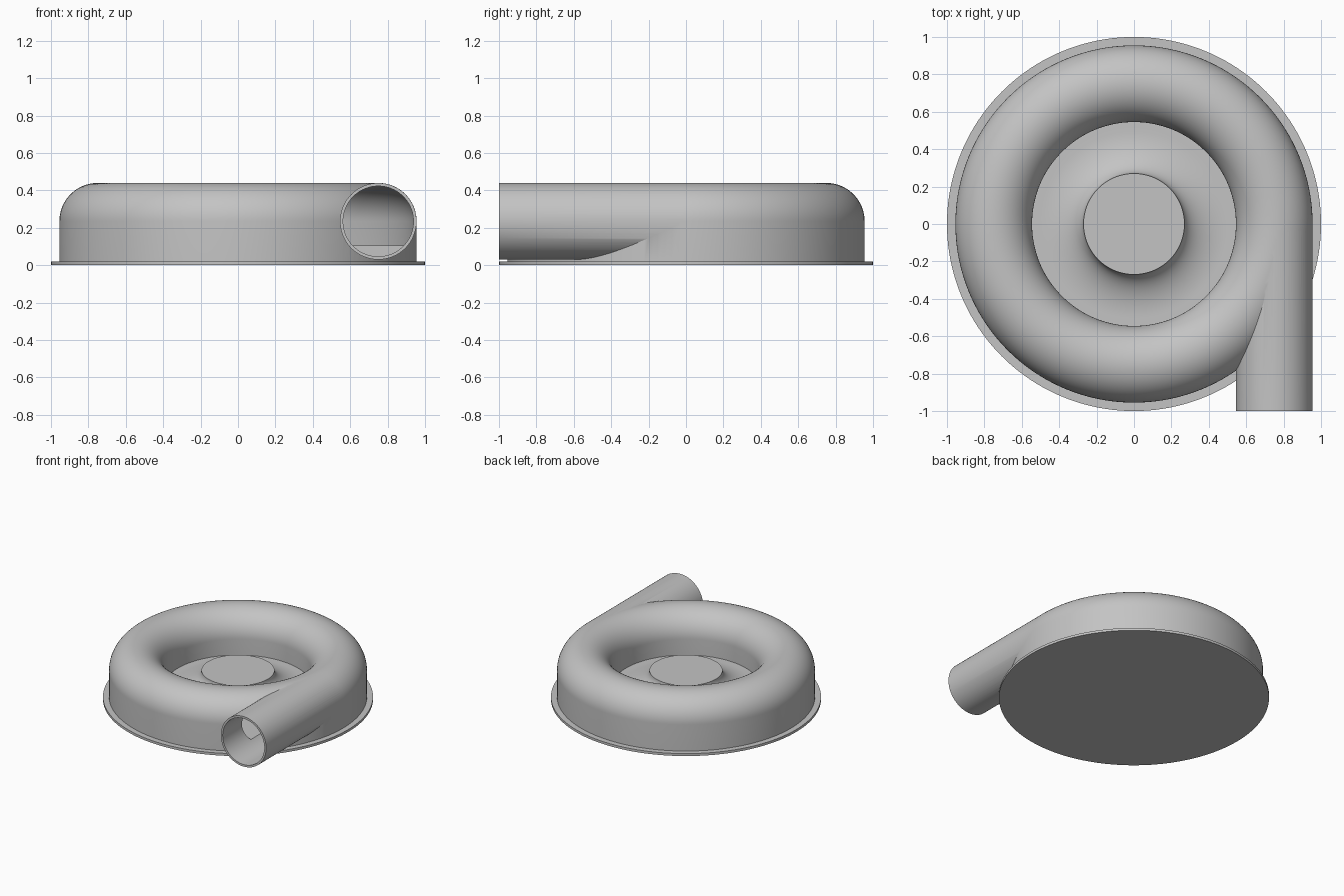
import bpy, bmesh
from math import cos, sin, pi, radians

cube = bpy.data.objects.get("Cube")
if cube:
    bpy.data.objects.remove(cube, do_unlink=True)

grey = bpy.data.materials.new("light_grey")
grey.use_nodes = True
grey.diffuse_color = (0.55, 0.55, 0.55, 1)
grey.node_tree.nodes["Principled BSDF"].inputs["Base Color"].default_value = (0.55, 0.55, 0.55, 1)

RING, MID = 0.75, 0.235      # radius and height of the duct centre line
FLOOR, STEPS = 0.105, 160


def arc(cx, cz, rx, rz, start, end, n=24):
    """Points (radius, height) along an elliptical arc, angles in degrees."""
    angles = [radians(start + (end - start) * i / n) for i in range(n + 1)]
    return [(cx + rx * cos(a), cz + rz * sin(a)) for a in angles]


def finish(name, bm):
    bmesh.ops.recalc_face_normals(bm, faces=bm.faces)
    mesh = bpy.data.meshes.new(name)
    bm.to_mesh(mesh)
    bm.free()
    mesh.materials.append(grey)
    obj = bpy.data.objects.new(name, mesh)
    bpy.context.collection.objects.link(obj)
    return obj


def revolve(name, profile, closed=False):
    """Turn a profile of (radius, height) points around the z axis."""
    bm = bmesh.new()
    verts = [bm.verts.new((r, 0, z)) for r, z in profile]
    pairs = list(zip(verts, verts[1:]))
    if closed:
        pairs.append((verts[-1], verts[0]))
    edges = [bm.edges.new(p) for p in pairs]
    bmesh.ops.spin(bm, geom=verts + edges, cent=(0, 0, 0), axis=(0, 0, 1),
                   angle=2 * pi, steps=STEPS)
    bmesh.ops.remove_doubles(bm, verts=bm.verts, dist=0.0001)
    return finish(name, bm)


def pipe(name, radius, y0, y1):
    """Solid cylinder along y, on the outlet centre line."""
    bm = bmesh.new()
    bmesh.ops.create_cone(bm, cap_ends=True, segments=96, radius1=radius,
                          radius2=radius, depth=y1 - y0)
    for v in bm.verts:
        x, y, z = v.co
        v.co = (RING + x, (y0 + y1) / 2 + z, MID + y)
    return finish(name, bm)


# Base flange
flange = revolve("base_flange", [(0, 0), (1, 0), (1, 0.02), (0, 0.02)])

# Housing: straight outer wall, rounded duct top, flared centre hub
profile = [(0, 0.012), (0.955, 0.012)]
profile += arc(RING, MID, 0.205, 0.205, 0, 180, 40)
profile += arc(0.50, MID, 0.23, MID - FLOOR, 270, 180)
profile.insert(-25, (0.545, FLOOR))
profile.append((0, MID))
housing = revolve("blower_housing", profile)

# Outlet pipe, hollow ring channel and outlet bore
outlet = pipe("outlet_pipe", 0.2045, -1, 0.015)
channel = revolve("channel_cutter", [(0.56, FLOOR), (0.94, FLOOR)]
                  + arc(RING, MID, 0.19, 0.19, 0, 180, 32), closed=True)
bore = pipe("bore_cutter", 0.188, -1.05, 0)

for tool, operation in ((outlet, 'UNION'), (channel, 'DIFFERENCE'), (bore, 'DIFFERENCE')):
    mod = housing.modifiers.new(tool.name, 'BOOLEAN')
    mod.object, mod.operation, mod.solver = tool, operation, 'EXACT'
    bpy.context.view_layer.objects.active = housing
    bpy.ops.object.modifier_apply(modifier=mod.name)
    bpy.data.objects.remove(tool, do_unlink=True)

# Smooth shading with crisp edges
bpy.ops.object.select_all(action='DESELECT')
for obj in (flange, housing):
    obj.select_set(True)
bpy.context.view_layer.objects.active = housing
bpy.ops.object.shade_smooth_by_angle(angle=radians(30))
